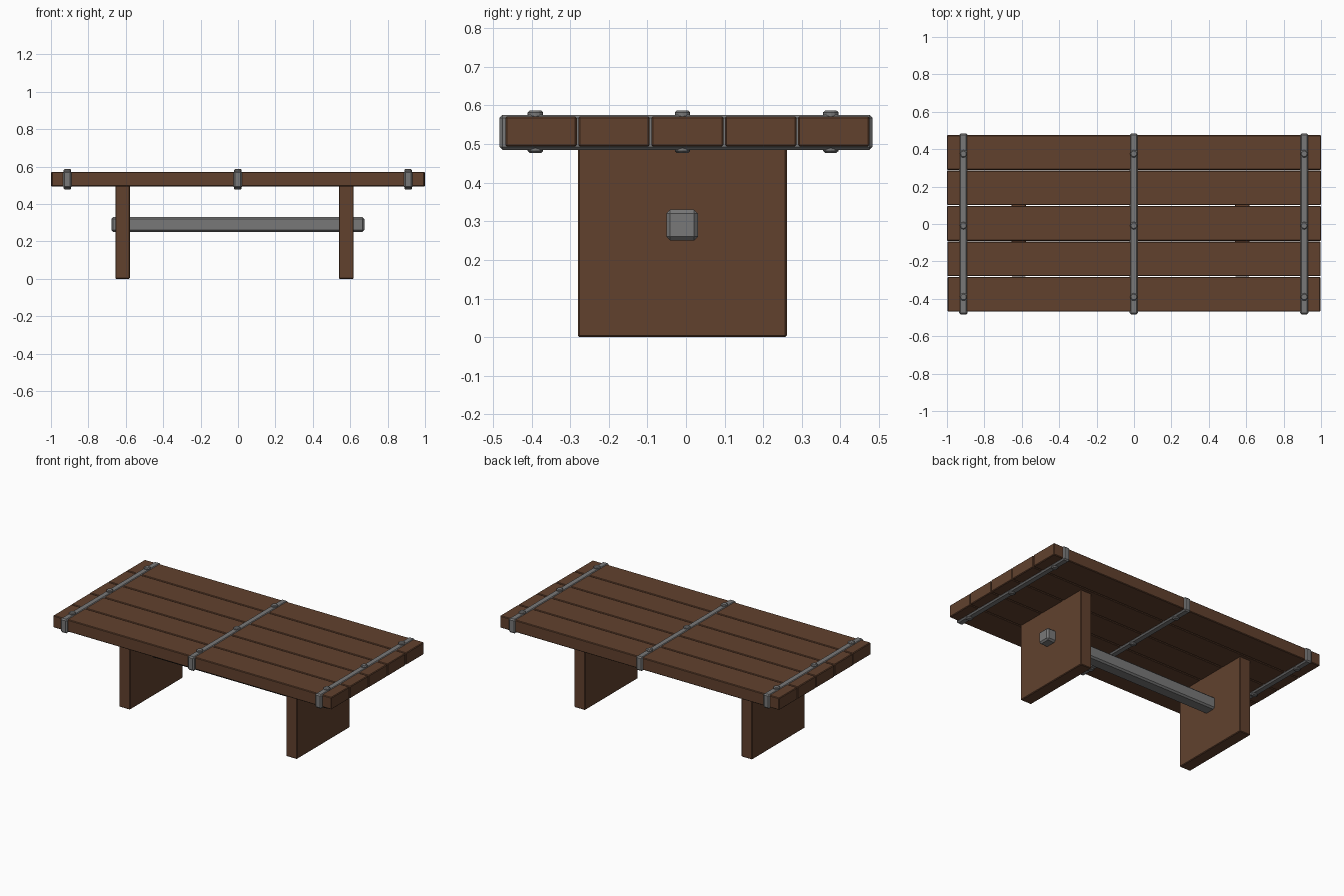
import bpy, bmesh, math
from mathutils import Matrix

if "Cube" in bpy.data.objects:
    bpy.data.objects.remove(bpy.data.objects["Cube"])


def material(name, color):
    m = bpy.data.materials.new(name)
    m.diffuse_color = (*color, 1)
    m.use_nodes = True
    m.node_tree.nodes["Principled BSDF"].inputs["Base Color"].default_value = m.diffuse_color
    return m


wood = material("brown wood", (0.12, 0.053, 0.027))
iron = material("grey iron", (0.19, 0.19, 0.19))


def finish(name, bm, mat, bevel, edges=None):
    bmesh.ops.bevel(bm, geom=edges or bm.edges[:], offset=bevel, segments=1,
                    profile=0.5, affect='EDGES')
    me = bpy.data.meshes.new(name)
    bm.to_mesh(me)
    bm.free()
    me.materials.append(mat)
    ob = bpy.data.objects.new(name, me)
    bpy.context.collection.objects.link(ob)
    return ob


def box(name, x, y, z, mat, bevel):
    """Chamfered box from (min, max) ranges."""
    bm = bmesh.new()
    bmesh.ops.create_cube(bm, size=1)
    for v in bm.verts:
        v.co = [(r[0] + r[1]) / 2 + c * (r[1] - r[0])
                for c, r in zip(v.co, (x, y, z))]
    return finish(name, bm, mat, bevel)


def bolt(name, x, y):
    """Bolt through the top with chamfered heads on both sides."""
    bm = bmesh.new()
    bmesh.ops.create_cone(bm, cap_ends=True, segments=12, radius1=0.02,
                          radius2=0.02, depth=0.11,
                          matrix=Matrix.Translation((x, y, 0.532)))
    rims = [e for e in bm.edges
            if abs(e.verts[0].co.z - e.verts[1].co.z) < 1e-4]
    return finish(name, bm, iron, 0.005, rims)


# Table top planks with thin gaps between them
cuts = [-0.47, -0.281, -0.092, 0.099, 0.288, 0.477]
ends = [0.996, 0.998, 1.0, 1.0, 1.0]
for i, e in enumerate(ends):
    box(f"plank_{i + 1}", (-e, e), (cuts[i] + 0.002, cuts[i + 1] - 0.002),
        (0.494, 0.572), wood, 0.004)

# Slab legs
for side, x0 in (("left", -0.656), ("right", 0.54)):
    box(f"{side}_leg", (x0, x0 + 0.078), (-0.28, 0.261), (0, 0.51), wood, 0.004)

# Stretcher bar through both legs
box("stretcher_bar", (-0.677, 0.675), (-0.051, 0.031), (0.25, 0.33), iron, 0.01)

# Iron bands around the top, three bolts each
for side, x in (("left", -0.912), ("middle", -0.001), ("right", 0.91)):
    box(f"{side}_band", (x - 0.023, x + 0.023), (-0.483, 0.483),
        (0.485, 0.576), iron, 0.008)
    for j, y in enumerate((-0.39, -0.009, 0.375)):
        bolt(f"{side}_bolt_{j + 1}", x, y)
